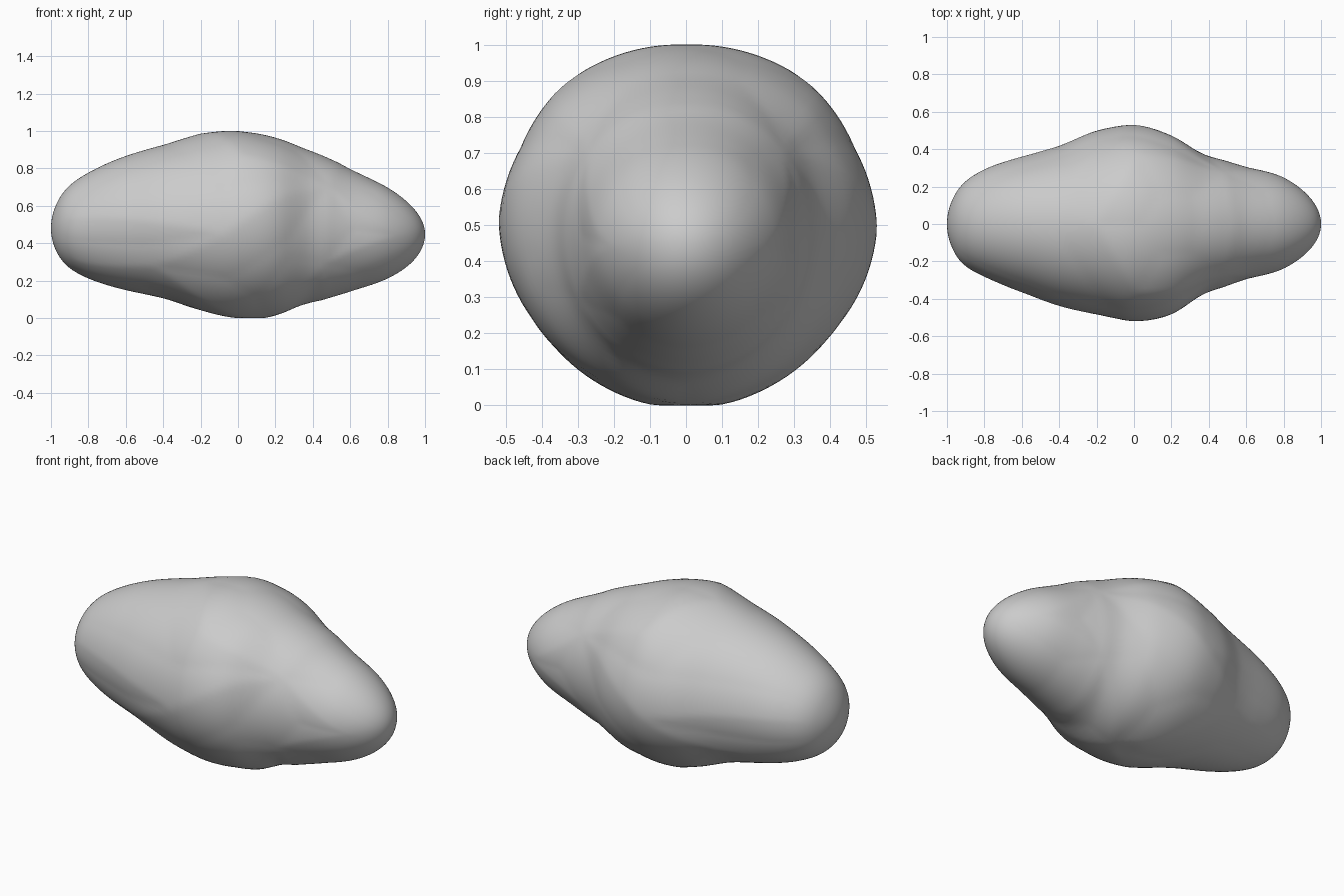
import bpy, bmesh
from math import sin, cos, acos, radians, degrees, pi, sqrt
from mathutils import Vector

cube = bpy.data.objects.get("Cube")
if cube:
    bpy.data.objects.remove(cube)

# Distance of the rock's surface from its long axis at stations along x
STATIONS = [-.95, -.8, -.6, -.4, -.2, 0, .2, .4, .6, .8, .95]
BACK = [.17, .29, .355, .41, .49, .52, .47, .36, .305, .245, .13]
TOP = [.167, .29, .374, .43, .475, .503, .475, .402, .315, .234, .12]
FRONT = [.17, .28, .36, .43, .475, .51, .48, .36, .295, .235, .125]
BOTTOM = [.163, .28, .351, .40, .465, .497, .475, .398, .338, .256, .134]
KNOTS = [acos(-x) for x in STATIONS]

# Soft ridges between worn facets: (x, degrees around the axis from the back)
MID, LOW, HIGH, NOSE = (-.08, 186), (.47, 213), (.49, 141), (.86, 185)
HEEL, TAIL, CROWN, FAR = (-.45, 212), (-.85, 226), (.02, 135), (-.9, 168)
KEEL, RIDGE = (.15, 270), (-.2, 90)
RIDGES = [(MID, HIGH), (MID, HEEL), (HEEL, TAIL), (MID, FAR), (LOW, HIGH),
          (LOW, NOSE), (HIGH, NOSE), (LOW, KEEL), (HEEL, KEEL), (CROWN, HIGH),
          (CROWN, RIDGE), (HIGH, (.54, 90)), (LOW, (.45, 270))]
RINGS, SIDES = 110, 128


def radius(values, t):
    """Smooth interpolation of a profile, rounded off at both ends."""
    k = [v / sqrt(1 - x * x) for v, x in zip(values, STATIONS)]
    if t <= KNOTS[0]:
        return k[0] * sin(t)
    if t >= KNOTS[-1]:
        return k[-1] * sin(t)
    i = max(j for j in range(len(KNOTS) - 1) if KNOTS[j] <= t)
    u = (t - KNOTS[i]) / (KNOTS[i + 1] - KNOTS[i])
    a, b = k[i], k[i + 1]
    da = (b - k[max(i - 1, 0)]) / 2
    db = (k[min(i + 2, len(k) - 1)] - a) / 2
    h = u * u * (3 - 2 * u)
    return sin(t) * (a + (b - a) * h + da * u * (1 - u) ** 2 - db * u * u * (1 - u))


def flat(x, deg):
    return Vector((x, radians(deg) * .42))


SEGMENTS = [(flat(*a), flat(*b)) for a, b in RIDGES]


def ridge(x, deg):
    """Height of the nearest ridge; the front pattern is mirrored to the back."""
    if deg < 90:
        deg = 180 - deg
    elif deg > 270:
        deg = 540 - deg
    p = flat(x, deg)
    best = 9
    for a, b in SEGMENTS:
        d = b - a
        u = min(1, max(0, (p - a).dot(d) / d.length_squared))
        best = min(best, (a + d * u - p).length)
    return .016 * (max(0, 1 - best / .2) - .4)


# Rock body: rings lofted along the long axis
bm = bmesh.new()
rings = []
for i in range(1, RINGS):
    t = pi * i / RINGS
    x = -cos(t)
    back, top, front, bottom = (radius(v, t) for v in (BACK, TOP, FRONT, BOTTOM))
    cz = .5 - .015 * x - .035 * x * x
    ring = []
    for j in range(SIDES):
        a = 2 * pi * j / SIDES
        c, s = cos(a), sin(a)
        r = (back if c > 0 else front) * c * c + (top if s > 0 else bottom) * s * s
        r += ridge(x, degrees(a)) * sin(t) ** 2
        ring.append(bm.verts.new((x, r * c, max(0, cz + r * s))))
    rings.append(ring)
for lo, hi in zip(rings, rings[1:]):
    for j in range(SIDES):
        n = (j + 1) % SIDES
        bm.faces.new((lo[j], lo[n], hi[n], hi[j]))
# Rounded tips
for ring, pole in ((rings[0], (-1, 0, .48)), (rings[-1], (1, 0, .45))):
    tip = bm.verts.new(pole)
    for j in range(SIDES):
        bm.faces.new((ring[j], ring[(j + 1) % SIDES], tip))
bmesh.ops.recalc_face_normals(bm, faces=bm.faces)
for f in bm.faces:
    f.smooth = True
mesh = bpy.data.meshes.new("rock")
bm.to_mesh(mesh)
bm.free()
rock = bpy.data.objects.new("rock", mesh)
bpy.context.collection.objects.link(rock)

# Stone colour
stone = bpy.data.materials.new("stone_grey")
stone.use_nodes = True
stone.diffuse_color = (.6, .6, .6, 1)
stone.node_tree.nodes["Principled BSDF"].inputs["Base Color"].default_value = (.6, .6, .6, 1)
mesh.materials.append(stone)
